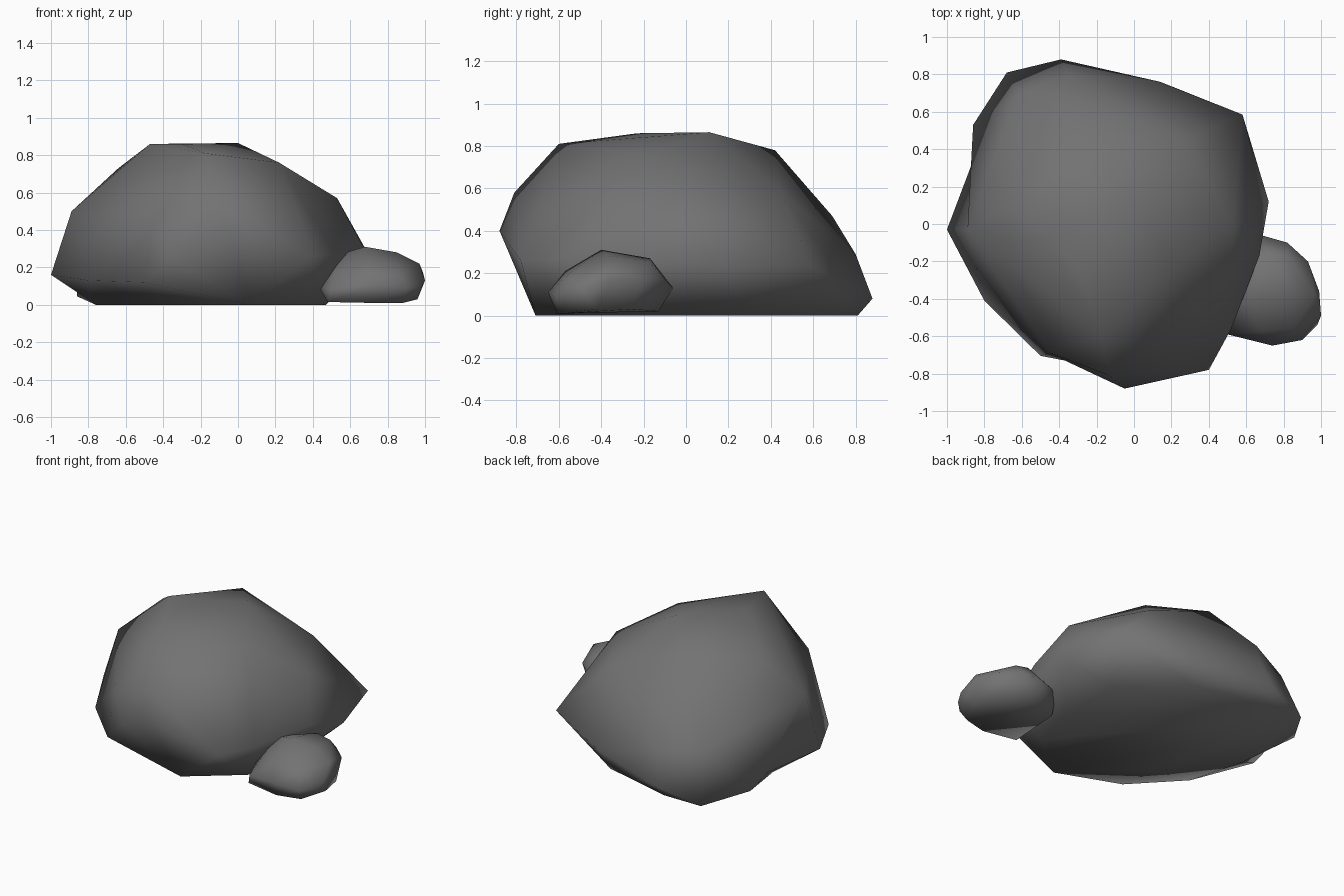
import bpy, bmesh
from mathutils import Vector

# one dark stone colour shared by both rocks
stone = bpy.data.materials.new("dark grey stone")
stone.diffuse_color = (0.17, 0.17, 0.17, 1)


def make_rock(name, corners, dents=()):
    """Chisel a rock: wrap its key corners in a convex skin, then push
    selected corners inward (dents are pairs: on the skin, pushed in)."""
    bm = bmesh.new()
    for c in corners + [d[0] for d in dents]:
        bm.verts.new(c)
    bmesh.ops.convex_hull(bm, input=bm.verts[:], use_existing_faces=False)
    bmesh.ops.delete(bm, geom=[v for v in bm.verts if not v.link_faces], context='VERTS')
    bmesh.ops.recalc_face_normals(bm, faces=bm.faces[:])
    for start, end in dents:
        for v in bm.verts:
            if (v.co - Vector(start)).length < 1e-4:
                v.co = end
    for f in bm.faces:
        f.smooth = True
    mesh = bpy.data.meshes.new(name)
    bm.to_mesh(mesh)
    bm.free()
    mesh.materials.append(stone)
    obj = bpy.data.objects.new(name, mesh)
    bpy.context.collection.objects.link(obj)
    return obj


# large boulder: base, widest rim, shoulders, crown
base = [(x, y, 0) for x, y in (
    (0.06, -0.71), (0.39, -0.45), (0.47, -0.1), (0.45, 0.35), (0.1, 0.68),
    (-0.4, 0.81), (-0.68, 0.81), (-0.76, 0.14), (-0.41, -0.29))]
rim = [(-1, -0.03, 0.16), (-0.86, 0.53, 0.045), (-0.39, 0.88, 0.08),
       (0.14, 0.76, 0.15), (0.58, 0.585, 0.236), (0.72, 0.12, 0.23),
       (0.67, -0.17, 0.31), (0.52, -0.56, 0.27), (0.40, -0.78, 0.26),
       (-0.05, -0.88, 0.40), (-0.5, -0.705, 0.12), (-0.8, -0.41, 0.13)]
shoulders = [(-0.62, 0.69, 0.33), (-0.42, 0.69, 0.47), (-0.35, 0.8, 0.29),
             (-0.89, -0.03, 0.5), (-0.45, -0.69, 0.45), (-0.13, -0.81, 0.58),
             (0.53, 0.0, 0.57), (0.26, 0.45, 0.58)]
crown = [(-0.64, 0.1, 0.73), (-0.26, 0.42, 0.78), (0, 0.11, 0.865),
         (-0.47, -0.08, 0.86), (-0.3, -0.23, 0.86), (-0.175, -0.6, 0.81),
         (0.22, -0.23, 0.76)]
# chips in the left back rim and the front left face
chips = [((-0.95, 0.3, 0.085), (-0.86, 0.34, 0.10)),
         ((-0.33, -0.81, 0.24), (-0.37, -0.73, 0.25))]
make_rock("large_boulder", base + rim + shoulders + crown, chips)

# small rock leaning against the boulder's right side
small_base = [(0.48, -0.57, 0.015), (0.72, -0.61, 0.01), (0.88, -0.57, 0.01),
              (0.93, -0.26, 0.03), (0.72, -0.13, 0.02), (0.5, -0.2, 0.02)]
small_rim = [(0.43, -0.4, 0.1), (0.5, -0.59, 0.08), (0.74, -0.65, 0.11),
             (0.9, -0.62, 0.09), (0.98, -0.54, 0.09), (1, -0.49, 0.13),
             (0.99, -0.36, 0.17), (0.93, -0.2, 0.17), (0.82, -0.1, 0.17),
             (0.68, -0.06, 0.13), (0.54, -0.11, 0.13), (0.96, -0.42, 0.03)]
small_top = [(0.97, -0.38, 0.22), (0.85, -0.36, 0.28), (0.68, -0.4, 0.31),
             (0.72, -0.17, 0.27), (0.82, -0.17, 0.25), (0.68, -0.57, 0.21),
             (0.54, -0.35, 0.27), (0.86, -0.56, 0.19)]
make_rock("small_rock", small_base + small_rim + small_top)
